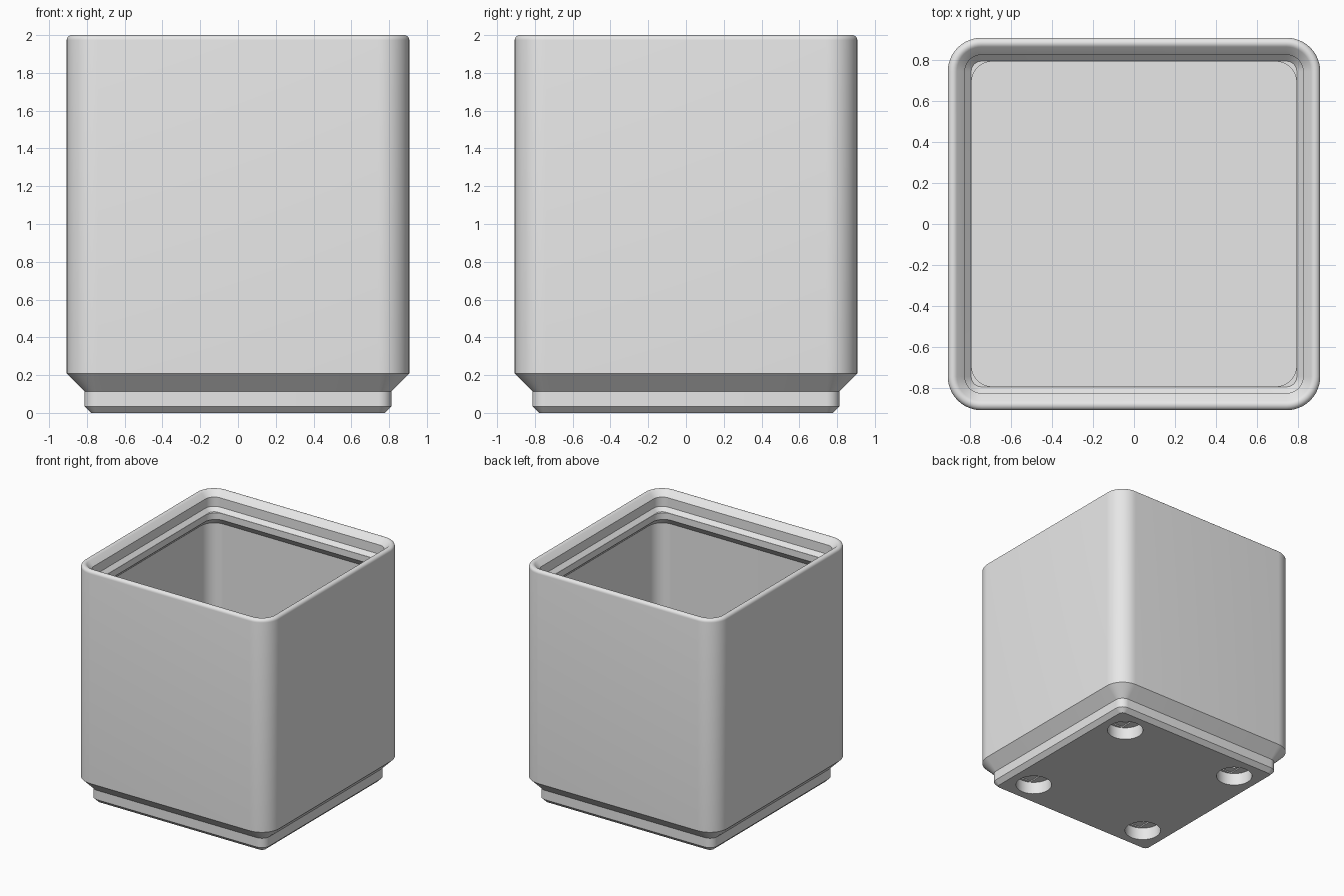
import bpy, bmesh, math
from mathutils import Matrix, Vector

if "Cube" in bpy.data.objects:
    bpy.data.objects.remove(bpy.data.objects["Cube"])

grey = bpy.data.materials.new("light_grey")
grey.diffuse_color = (0.8, 0.8, 0.8, 1)
grey.use_nodes = True
grey.node_tree.nodes["Principled BSDF"].inputs["Base Color"].default_value = grey.diffuse_color
SEG = 12  # segments per rounded corner


def rounded_square(half, r, z):
    """Loop of points around a square with rounded corners."""
    pts = []
    for q in range(4):
        a0 = q * math.pi / 2
        cx = (half - r) * (1 if q in (0, 3) else -1)
        cy = (half - r) * (1 if q in (0, 1) else -1)
        for i in range(SEG + 1):
            a = a0 + math.pi / 2 * i / SEG
            pts.append((cx + r * math.cos(a), cy + r * math.sin(a), z))
    return pts


def mesh_object(name, bm):
    bmesh.ops.recalc_face_normals(bm, faces=bm.faces)
    me = bpy.data.meshes.new(name)
    bm.to_mesh(me)
    bm.free()
    me.materials.append(grey)
    ob = bpy.data.objects.new(name, me)
    bpy.context.collection.objects.link(ob)
    return ob


# Wall section as (half width, corner radius, height), from the foot
# up the outside, over the rim and down the inside to the floor
section = [
    (0.778, 0.035, 0.0), (0.813, 0.070, 0.035),      # foot chamfer
    (0.813, 0.070, 0.114), (0.907, 0.164, 0.208),    # foot step and flare
]
R = 0.026                                            # rounded rim
for k in range(8):
    a = math.radians(135 * k / 7)
    h = 0.907 - R + R * math.cos(a)
    section.append((h, 0.164 - (0.907 - h), 1.974 + R * math.sin(a)))
section += [
    (0.824, 0.081, 1.954), (0.824, 0.081, 1.876),    # stacking lip
    (0.793, 0.050, 1.845), (0.791, 0.100, 1.845),    # small corner ledges
    (0.791, 0.100, 1.790), (0.866, 0.122, 1.717),    # undercut below lip
    (0.866, 0.122, 0.306),                           # cavity wall
]

# Container
bm = bmesh.new()
loops = [[bm.verts.new(p) for p in rounded_square(*s)] for s in section]
n = len(loops[0])
for low, high in zip(loops, loops[1:]):
    for i in range(n):
        j = (i + 1) % n
        bm.faces.new((low[i], low[j], high[j], high[i]))
bm.faces.new(loops[0][::-1])
bm.faces.new(loops[-1])
container = mesh_object("container", bm)


# Holes in the underside: magnet pocket, bridging slot, screw hole
def cutter(name, size, z0, z1, round_shape):
    bm = bmesh.new()
    for x in (-0.568, 0.568):
        for y in (-0.568, 0.568):
            m = Matrix.Translation(Vector((x, y, (z0 + z1) / 2)))
            if round_shape:
                bmesh.ops.create_cone(bm, cap_ends=True, segments=40, radius1=size,
                                      radius2=size, depth=z1 - z0, matrix=m)
            else:
                m = m @ Matrix.Diagonal((size[0], size[1], z1 - z0, 1))
                bmesh.ops.create_cube(bm, size=1, matrix=m)
    ob = mesh_object(name, bm)
    ob.hide_render = True
    return ob


cutters = [
    cutter("magnet_cutter", 0.142, -0.05, 0.105, True),
    cutter("slot_cutter", (0.136, 0.244), 0.06, 0.115, False),
    cutter("screw_cutter", 0.066, 0.05, 0.262, True),
]
bpy.context.view_layer.objects.active = container
container.select_set(True)
for c in cutters:
    mod = container.modifiers.new(c.name, 'BOOLEAN')
    mod.operation = 'DIFFERENCE'
    mod.solver = 'EXACT'
    mod.object = c
    bpy.ops.object.modifier_apply(modifier=mod.name)
for c in cutters:
    bpy.data.objects.remove(c)

bpy.ops.object.shade_smooth_by_angle(angle=math.radians(30))
